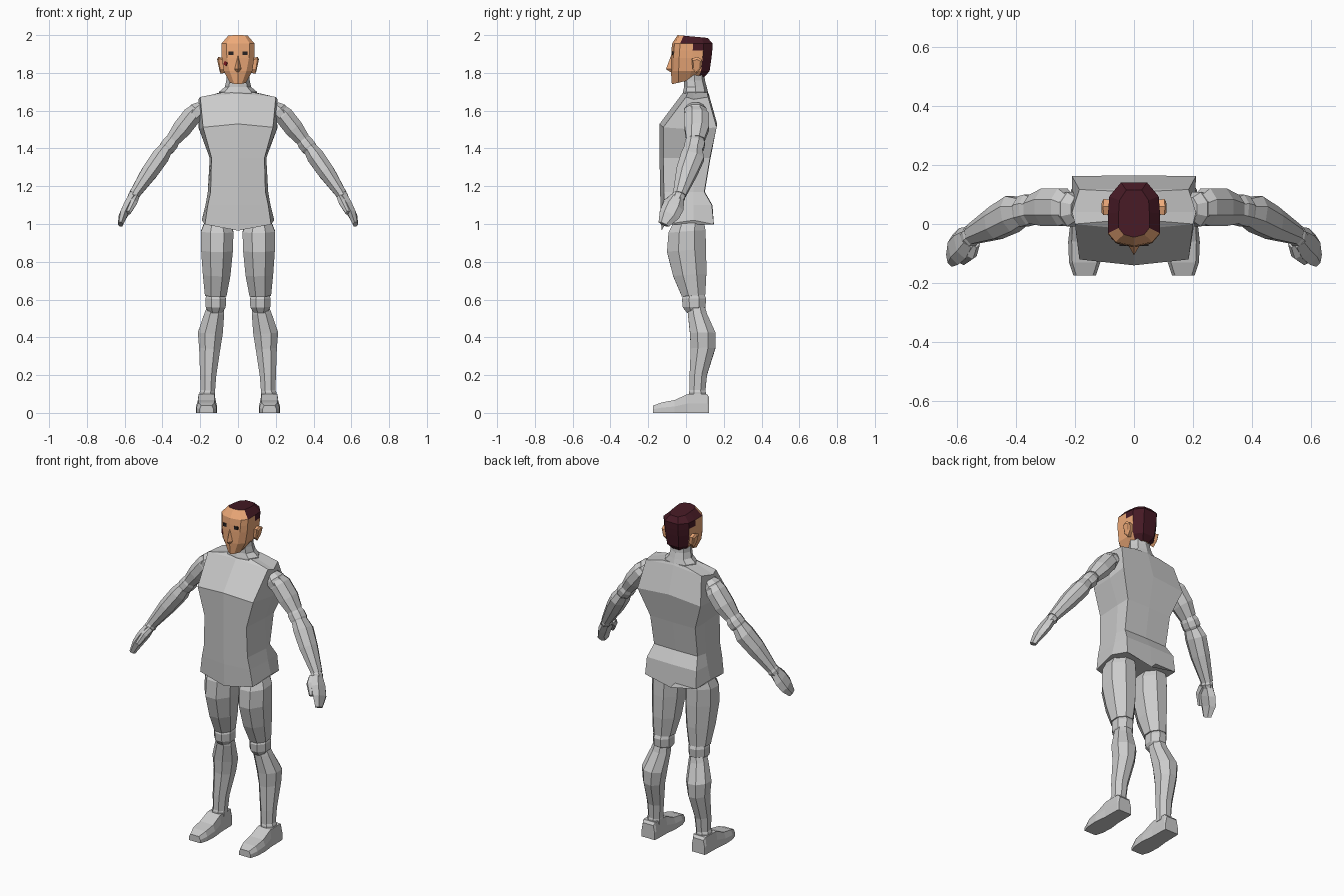
import bpy, bmesh, math
from mathutils import Vector


def material(name, rgb):
    m = bpy.data.materials.new(name)
    m.diffuse_color = (*rgb, 1)
    return m


SKIN = material("skin", (0.85, 0.40, 0.19))
HAIR = material("hair", (0.06, 0.010, 0.018))
DARK = material("dark", (0.02, 0.015, 0.015))
RED = material("red", (0.22, 0.01, 0.015))


def loft(name, rings, mirror=False, mats=(), pick=None):
    """Skin a list of equal-length point rings, with end caps."""
    bm = bmesh.new()
    vs = [[bm.verts.new(p) for p in r] for r in rings]
    n = len(vs[0])
    for b in range(len(vs) - 1):
        for i in range(n):
            j = (i + 1) % n
            f = bm.faces.new((vs[b][i], vs[b][j], vs[b + 1][j], vs[b + 1][i]))
            if pick:
                f.material_index = pick(b, i, n)
    bm.faces.new(vs[0])
    top = bm.faces.new(vs[-1])
    if pick:
        top.material_index = pick(len(vs) - 1, 0, n)
    bmesh.ops.recalc_face_normals(bm, faces=bm.faces)
    me = bpy.data.meshes.new(name)
    bm.to_mesh(me)
    bm.free()
    for m in mats:
        me.materials.append(m)
    ob = bpy.data.objects.new(name, me)
    bpy.context.collection.objects.link(ob)
    if mirror:
        ob.modifiers.new("mirror", 'MIRROR').use_mirror_merge = False
    return ob


def symmetric(half):
    """Complete a half ring that starts and ends on x = 0."""
    return half + [(-x, y, z) for x, y, z in reversed(half[1:-1])]


def limb(name, path, n=8):
    """Mirrored tube; stations are (x, y, z, half width, half depth)."""
    d = (Vector(path[-1][:3]) - Vector(path[0][:3])).normalized()
    u = Vector((0, 1, 0))
    u = (u - d * u.dot(d)).normalized()
    v = d.cross(u)
    k = 1 / math.cos(math.pi / n)
    rings = []
    for x, y, z, a, b in path:
        c = Vector((x, y, z))
        ts = [2 * math.pi * (i + 0.5) / n for i in range(n)]
        rings.append([c + v * (a * k * math.cos(t)) + u * (b * k * math.sin(t)) for t in ts])
    return loft(name, rings, True)


def box(name, c, s, mat, mirror=False):
    ring = [(-1, -1), (1, -1), (1, 1), (-1, 1)]
    return loft(name, [[(c[0] + s[0] * a, c[1] + s[1] * b, c[2] + s[2] * h) for a, b in ring]
                       for h in (-1, 1)], mirror, [mat])


# Torso: z at centre, z at side, front y, back y, front / side / back half widths
torso = [(0.965, 1.02, -0.13, 0.15, 0.175, 0.192, 0.17),
         (1.10, 1.10, -0.135, 0.14, 0.16, 0.172, 0.165),
         (1.17, 1.17, -0.137, 0.10, 0.145, 0.16, 0.145),
         (1.35, 1.35, -0.14, 0.13, 0.14, 0.15, 0.15),
         (1.53, 1.50, -0.14, 0.165, 0.185, 0.205, 0.21),
         (1.69, 1.66, -0.02, 0.12, 0.20, 0.21, 0.185),
         (1.70, 1.695, -0.01, 0.115, 0.08, 0.10, 0.08)]
loft("torso", [symmetric([(0, yf, zc), (fx, yf + 0.02, zc * 0.4 + zs * 0.6), (sx, 0.04, zs),
                          (bx, yb - 0.003, zc * 0.4 + zs * 0.6), (0, yb, zc)])
               for zc, zs, yf, yb, fx, sx, bx in torso])

# Neck with collar
neck = [(1.67, 0.105, 0.068, 0.05), (1.70, 0.10, 0.066, 0.05), (1.725, 0.07, 0.06, 0.05),
        (1.76, 0.062, 0.055, 0.045), (1.83, 0.062, 0.05, 0.045)]
loft("neck", [symmetric([(0, y - b, z), (a * 0.7, y - b * 0.75, z), (a, y, z),
                         (a * 0.7, y + b * 0.75, z), (0, y + b, z)]) for z, a, b, y in neck])

# Head: front z, back z, front y, back y, face half width, side half width
head = [(1.74, 1.78, -0.075, 0.10, 0.020, 0.042),
        (1.81, 1.81, -0.080, 0.125, 0.045, 0.076),
        (1.88, 1.88, -0.079, 0.135, 0.058, 0.086),
        (1.92, 1.918, -0.077, 0.139, 0.062, 0.088),
        (1.955, 1.955, -0.074, 0.141, 0.062, 0.088),
        (2.0, 1.985, -0.045, 0.115, 0.035, 0.052)]


def head_ring(zf, zb, yf, yb, fw, hw):
    template = [(0, 0), (fw, 0.06), (hw, 0.2), (hw, 0.52), (hw * 0.95, 0.78), (hw * 0.5, 1), (0, 1)]
    return symmetric([(x, yf + (yb - yf) * t, zf + (zb - zf) * t) for x, t in template])


def hair_line(b, i, n):
    i = min(i, n - 1 - i)
    return int(b == 5 or i >= (4, 4, 4, 3, 2)[b])


loft("head", [head_ring(*r) for r in head], mats=[SKIN, HAIR], pick=hair_line)

# Face details
loft("nose", [[(-0.006, -0.07, 1.89), (0.006, -0.07, 1.89), (0, -0.080, 1.89)],
              [(-0.021, -0.07, 1.82), (0.021, -0.07, 1.82), (0, -0.106, 1.82)],
              [(-0.014, -0.07, 1.805), (0.014, -0.07, 1.805), (0, -0.084, 1.805)]], mats=[SKIN])
box("eye", (0.037, -0.069, 1.905), (0.012, 0.006, 0.009), DARK, True)
mark = box("cheek_mark", (0, 0, 0), (0.011, 0.005, 0.010), RED)
mark.location = (-0.064, -0.054, 1.85)
mark.rotation_euler = (0, 0.6, -0.75)
ear = [(0.03, 1.875), (0.06, 1.885), (0.085, 1.87), (0.08, 1.825), (0.055, 1.795), (0.035, 1.82)]
loft("ear", [[(x + (z - 1.84) * 0.15, 0.055 + (y - 0.055) * k, 1.84 + (z - 1.84) * k) for y, z in ear]
             for x, k in ((0.07, 0.85), (0.098, 1), (0.104, 0.7))], True, [SKIN])

# Arms
limb("shoulder_joint", [(0.19, 0.05, 1.625, 0.03, 0.04), (0.21, 0.05, 1.60, 0.05, 0.058),
                        (0.235, 0.05, 1.57, 0.045, 0.055)])
limb("upper_arm", [(0.215, 0.05, 1.61, 0.035, 0.045), (0.242, 0.057, 1.575, 0.05, 0.064),
                   (0.297, 0.057, 1.505, 0.050, 0.064), (0.345, 0.05, 1.445, 0.038, 0.048)])
limb("elbow", [(0.335, 0.05, 1.46, 0.03, 0.04), (0.355, 0.048, 1.43, 0.042, 0.052),
               (0.375, 0.043, 1.405, 0.042, 0.052), (0.395, 0.035, 1.38, 0.03, 0.04)])
limb("forearm", [(0.375, 0.042, 1.41, 0.034, 0.045), (0.412, 0.034, 1.355, 0.046, 0.062),
                 (0.468, 0.004, 1.275, 0.044, 0.056), (0.55, -0.035, 1.155, 0.028, 0.034)])
limb("wrist", [(0.54, -0.03, 1.17, 0.02, 0.028), (0.553, -0.04, 1.145, 0.03, 0.036),
               (0.57, -0.052, 1.12, 0.022, 0.03)])
limb("hand", [(0.558, -0.045, 1.14, 0.024, 0.034), (0.582, -0.066, 1.095, 0.026, 0.05),
              (0.606, -0.088, 1.05, 0.022, 0.048), (0.622, -0.118, 0.998, 0.013, 0.026)], 6)
limb("thumb", [(0.54, -0.06, 1.14, 0.016, 0.022), (0.552, -0.10, 1.115, 0.018, 0.02),
               (0.58, -0.128, 1.06, 0.012, 0.012)], 6)

# Legs
limb("thigh", [(0.11, 0.01, 1.03, 0.05, 0.06), (0.11, 0.012, 1.00, 0.07, 0.085),
               (0.11, 0.005, 0.96, 0.086, 0.098), (0.111, 0.003, 0.86, 0.084, 0.104),
               (0.113, 0.02, 0.73, 0.073, 0.088), (0.118, 0.04, 0.62, 0.057, 0.062)])
limb("knee", [(0.118, 0.043, 0.635, 0.045, 0.05), (0.118, 0.043, 0.605, 0.054, 0.064),
              (0.118, 0.043, 0.56, 0.053, 0.06), (0.12, 0.045, 0.53, 0.035, 0.04)])
limb("shin", [(0.12, 0.055, 0.56, 0.044, 0.046), (0.125, 0.06, 0.525, 0.052, 0.05),
              (0.147, 0.089, 0.42, 0.066, 0.068), (0.150, 0.09, 0.34, 0.056, 0.065),
              (0.158, 0.065, 0.20, 0.043, 0.046), (0.160, 0.06, 0.11, 0.038, 0.042)])
limb("ankle", [(0.162, 0.06, 0.135, 0.03, 0.036), (0.162, 0.06, 0.11, 0.041, 0.045),
               (0.162, 0.06, 0.08, 0.041, 0.045)])

# Feet: y, top z, bottom half width, top half width
foot = [(0.122, 0.085, 0.043, 0.034), (0.11, 0.10, 0.046, 0.040), (0.01, 0.10, 0.048, 0.042),
        (-0.06, 0.068, 0.056, 0.044), (-0.13, 0.055, 0.053, 0.042), (-0.175, 0.038, 0.038, 0.028)]
loft("foot", [[(0.167 + s * w, y, z) for s, w, z in
               ((-1, b, 0), (1, b, 0), (1, b, h * 0.5), (1, t, h), (-1, t, h), (-1, b, h * 0.5))]
              for y, h, b, t in foot], True)
